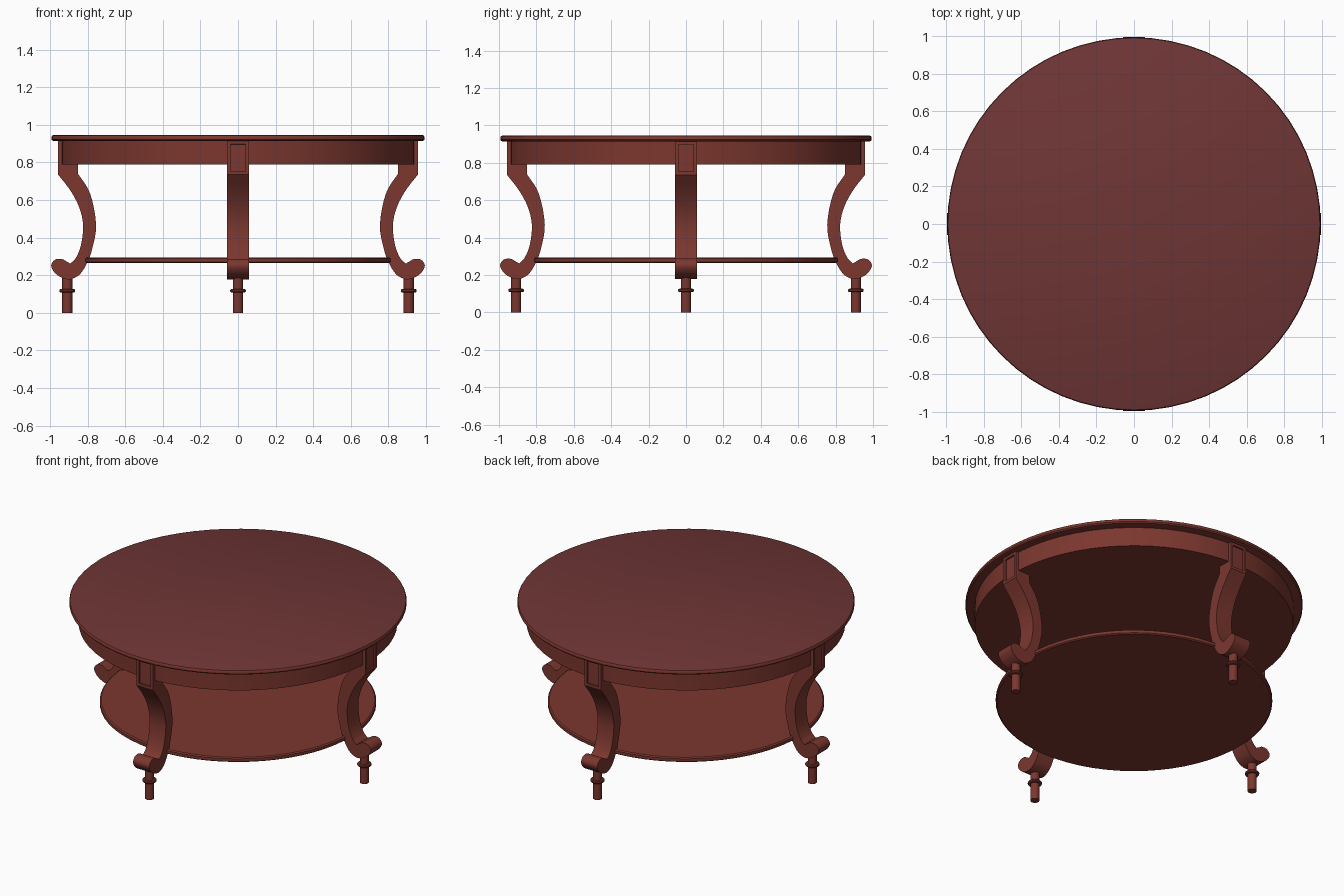
import bpy, bmesh, math
from mathutils import Vector

if "Cube" in bpy.data.objects:
    bpy.data.objects.remove(bpy.data.objects["Cube"])


def material(name, rgb):
    m = bpy.data.materials.new(name)
    m.diffuse_color = (*rgb, 1)
    m.use_nodes = True
    m.node_tree.nodes["Principled BSDF"].inputs["Base Color"].default_value = m.diffuse_color
    return m


wood = material("red brown wood", (0.2, 0.038, 0.028))
top_wood = material("table surface wood", (0.16, 0.036, 0.036))


def finish(bm, name, mat, angle=35):
    bmesh.ops.recalc_face_normals(bm, faces=bm.faces)
    mesh = bpy.data.meshes.new(name)
    bm.to_mesh(mesh)
    bm.free()
    ob = bpy.data.objects.new(name, mesh)
    bpy.context.collection.objects.link(ob)
    mesh.materials.append(mat)
    bpy.ops.object.select_all(action='DESELECT')
    ob.select_set(True)
    bpy.context.view_layer.objects.active = ob
    bpy.ops.object.shade_smooth_by_angle(angle=math.radians(angle))
    return ob


def lathe(name, profile, mat, segments):
    """Turn a (radius, z) outline into a closed solid."""
    bm = bmesh.new()
    rings = [[bm.verts.new((r * math.cos(2 * math.pi * i / segments),
                            r * math.sin(2 * math.pi * i / segments), z))
              for i in range(segments)] for r, z in profile]
    for a, b in zip(rings, rings[1:]):
        for i in range(segments):
            j = (i + 1) % segments
            bm.faces.new((a[i], a[j], b[j], b[i]))
    bm.faces.new(rings[0])
    bm.faces.new(rings[-1])
    return finish(bm, name, mat)


def smooth_path(pts, steps=4):
    """Catmull-Rom curve through the points."""
    p = [Vector(q) for q in pts]
    p = [2 * p[0] - p[1]] + p + [2 * p[-1] - p[-2]]
    out = []
    for a, b, c, d in zip(p, p[1:], p[2:], p[3:]):
        for k in range(steps):
            t = k / steps
            out.append(0.5 * (2 * b + (c - a) * t + (2 * a - 5 * b + 4 * c - d) * t * t
                              + (3 * b - a - 3 * c + d) * t ** 3))
    return out + [p[-2]]


# Round top, with its upper face in the darker surface colour
top = lathe("table_top", [(0.975, 0.913), (0.987, 0.916), (0.993, 0.923),
                          (0.993, 0.935), (0.989, 0.942), (0.982, 0.945)], wood, 64)
top.data.materials.append(top_wood)
for f in top.data.polygons:
    if f.normal.z > 0.9:
        f.material_index = 1

# Apron under the top and lower shelf
lathe("apron", [(0.938, 0.79), (0.938, 0.914)], wood, 64)
lathe("lower_shelf", [(0.806, 0.264), (0.814, 0.270), (0.814, 0.288), (0.806, 0.294)], wood, 64)

# Leg outline as (distance from centre, height)
outer = smooth_path([(0.957, 0.735), (0.894, 0.654), (0.846, 0.564), (0.824, 0.468),
                     (0.835, 0.362), (0.862, 0.293), (0.892, 0.262)])
scroll = smooth_path([(0.892, 0.262), (0.912, 0.273), (0.936, 0.286), (0.973, 0.283),
                      (0.994, 0.252), (0.975, 0.213), (0.936, 0.186), (0.905, 0.178),
                      (0.878, 0.182), (0.838, 0.208), (0.803, 0.265), (0.777, 0.335),
                      (0.755, 0.468), (0.787, 0.635), (0.851, 0.74)])
outline = [Vector((0.957, 0.914))] + outer + scroll[1:] + [Vector((0.851, 0.914))]

# Turned foot outline with a collar ring
foot = [(0.027, 0), (0.027, 0.108), (0.038, 0.109), (0.042, 0.114), (0.042, 0.121),
        (0.038, 0.126), (0.027, 0.127), (0.027, 0.195)]

for n, side in enumerate(("right", "back", "left", "front")):
    angle = n * math.pi / 2
    bm = bmesh.new()
    face = bm.faces.new([bm.verts.new((p.x, -0.058, p.y)) for p in outline])
    ext = bmesh.ops.extrude_face_region(bm, geom=[face])
    bmesh.ops.translate(bm, vec=(0, 0.116, 0),
                        verts=[v for v in ext["geom"] if isinstance(v, bmesh.types.BMVert)])
    bmesh.ops.recalc_face_normals(bm, faces=bm.faces)
    # Recessed panel on the outside of the top block
    panel = [f for f in bm.faces if f.normal.x > 0.99 and f.calc_center_median().z > 0.75]
    bmesh.ops.inset_region(bm, faces=panel, thickness=0.024)
    bmesh.ops.inset_region(bm, faces=panel, thickness=0.001, depth=-0.01)
    leg = finish(bm, side + "_leg", wood)
    leg.rotation_euler.z = angle
    peg = lathe(side + "_foot", foot, wood, 24)
    peg.location = (0.908 * math.cos(angle), 0.908 * math.sin(angle), 0)
